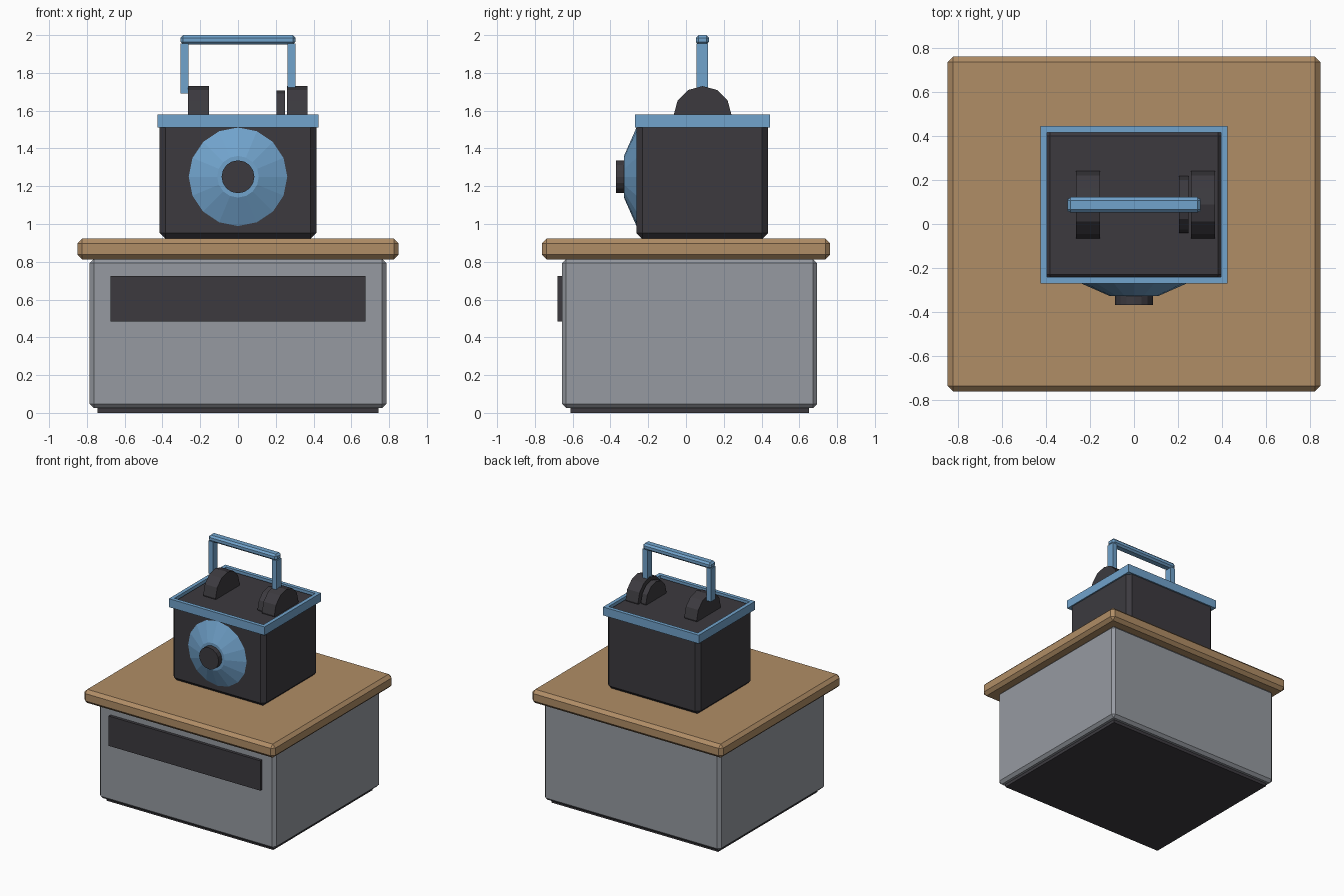
import bpy, bmesh, math
from mathutils import Matrix, Vector

if "Cube" in bpy.data.objects:
    bpy.data.objects.remove(bpy.data.objects["Cube"])


def material(name, rgb):
    m = bpy.data.materials.new(name)
    lin = [(c / 255 / 12.92) if c < 11 else ((c / 255 + 0.055) / 1.055) ** 2.4 for c in rgb]
    m.diffuse_color = (*lin, 1)
    m.use_nodes = True
    m.node_tree.nodes["Principled BSDF"].inputs["Base Color"].default_value = m.diffuse_color
    return m


GREY = material("cabinet grey", (150, 154, 161))
WOOD = material("wood", (176, 141, 102))
DARK = material("charcoal", (60, 58, 63))
BLUE = material("blue", (113, 163, 204))


def finish(name, bm, mat):
    bmesh.ops.recalc_face_normals(bm, faces=bm.faces)
    me = bpy.data.meshes.new(name)
    bm.to_mesh(me)
    bm.free()
    me.materials.append(mat)
    ob = bpy.data.objects.new(name, me)
    bpy.context.collection.objects.link(ob)
    return ob


def box_mesh(x, y, z):
    bm = bmesh.new()
    size = Vector((x[1] - x[0], y[1] - y[0], z[1] - z[0]))
    mid = Vector((sum(x) / 2, sum(y) / 2, sum(z) / 2))
    bmesh.ops.create_cube(bm, size=1, matrix=Matrix.Translation(mid) @ Matrix.Diagonal((*size, 1)))
    return bm


def box(name, x, y, z, mat, chamfer=0):
    bm = box_mesh(x, y, z)
    if chamfer:
        bmesh.ops.bevel(bm, geom=bm.edges[:], offset=chamfer, segments=1, affect='EDGES')
    return finish(name, bm, mat)


def frustum(name, centre, axis, r1, r2, depth, sides, mat, cut_z=None):
    """Cone section along 'x' or '-y'; optionally keep only the part above cut_z."""
    rot = (Matrix.Rotation(math.pi / 2, 4, 'Y') if axis == 'x'
           else Matrix.Rotation(math.pi / 2, 4, 'X'))
    bm = bmesh.new()
    bmesh.ops.create_cone(bm, cap_ends=True, segments=sides, radius1=r1, radius2=r2,
                          depth=depth, matrix=Matrix.Translation(centre) @ rot)
    if cut_z is not None:
        cut = bmesh.ops.bisect_plane(bm, geom=bm.verts[:] + bm.edges[:] + bm.faces[:],
                                     plane_co=(0, 0, cut_z), plane_no=(0, 0, 1), clear_inner=True)
        edges = [e for e in cut['geom_cut'] if isinstance(e, bmesh.types.BMEdge)]
        bmesh.ops.contextual_create(bm, geom=edges)
    return finish(name, bm, mat)


# Cabinet
box("cabinet_foot", (-.743, .743), (-.612, .652), (0, .03), DARK)
box("cabinet_body", (-.785, .785), (-.656, .694), (.025, .815), GREY, .022)
box("cabinet_front_panel", (-.675, .675), (-.68, -.65), (.485, .725), DARK)
box("table_top", (-.85, .85), (-.763, .763), (.813, .922), WOOD, .025)

# Device housing
box("device_housing", (-.415, .415), (-.262, .434), (.92, 1.565), DARK, .032)

# Open rim around the housing top
bm = box_mesh((-.426, .426), (-.271, .446), (1.512, 1.58))
caps = [f for f in bm.faces if abs(f.normal.z) > .9]
bmesh.ops.inset_individual(bm, faces=caps, thickness=.042)
loops = [e for f in caps for e in f.edges]
bmesh.ops.delete(bm, geom=caps, context='FACES_ONLY')
bmesh.ops.bridge_loops(bm, edges=loops)
finish("housing_rim", bm, BLUE)

# Front cone and knob
frustum("front_cone", (0, -.295, 1.25), '-y', .262, .11, .067, 16, BLUE)
frustum("front_knob", (0, -.345, 1.25), '-y', .087, .087, .05, 16, DARK)

# Half-round brackets on top
for name, x0, x1, r in (("left_bracket", -.264, -.154, .153),
                        ("right_bracket", .259, .369, .153),
                        ("inner_bracket", .204, .249, .13)):
    frustum(name, ((x0 + x1) / 2, .088, 1.577), 'x', r, r, x1 - x0, 12, DARK, 1.56)

# Carrying handle
for name, x0 in (("left_handle_post", -.304), ("right_handle_post", .262)):
    box(name, (x0, x0 + .042), (.056, .116), (1.69, 1.955), BLUE)
box("handle_bar", (-.304, .304), (.052, .122), (1.95, 2.0), BLUE, .014)
